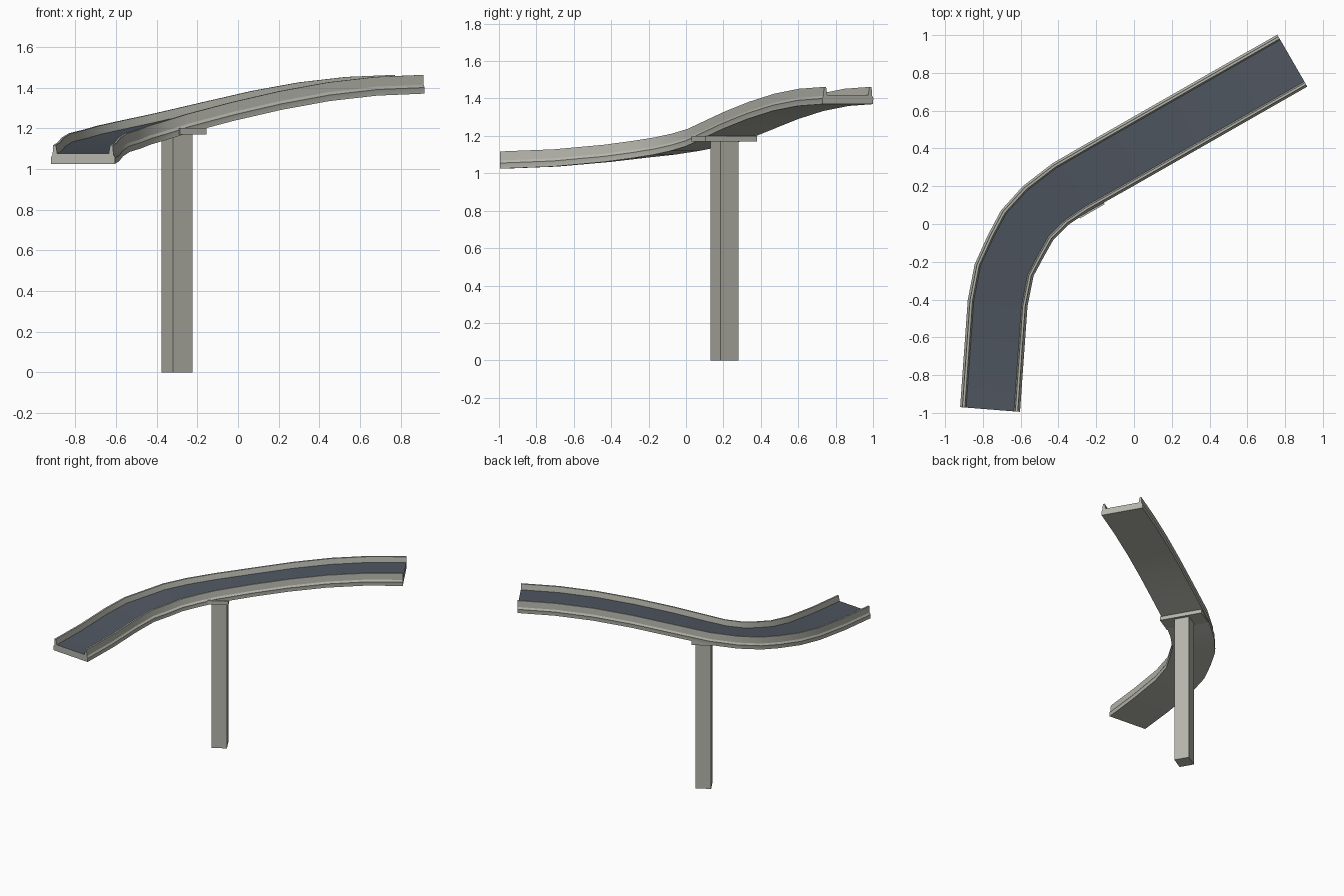
import bpy, bmesh, math
from mathutils import Vector, Matrix

if "Cube" in bpy.data.objects:
    bpy.data.objects.remove(bpy.data.objects["Cube"])


def material(name, color):
    m = bpy.data.materials.new(name)
    m.diffuse_color = (*color, 1)
    m.use_nodes = True
    m.node_tree.nodes["Principled BSDF"].inputs["Base Color"].default_value = m.diffuse_color
    return m


concrete = material("concrete", (0.46, 0.46, 0.41))
asphalt = material("asphalt", (0.08, 0.095, 0.12))

# Road stations: centre x, y, underside z, heading in degrees
stations = [
    (-0.762, -0.982, 1.025, 85.5), (-0.742, -0.70, 1.036, 85.5),
    (-0.722, -0.42, 1.061, 84), (-0.688, -0.245, 1.083, 79),
    (-0.625, -0.115, 1.100, 69), (-0.565, -0.005, 1.120, 61),
    (-0.465, 0.10, 1.145, 51), (-0.335, 0.195, 1.178, 37),
]
# Straight climbing stretch
start, end = Vector((-0.335, 0.195)), Vector((0.838, 0.865))
for t, z in ((0.2, 1.236), (0.4, 1.290), (0.6, 1.333), (0.8, 1.360), (1, 1.370)):
    p = start.lerp(end, t)
    stations.append((p.x, p.y, z, 30))

# Half cross-section (offset from centre, height), outer bottom to road edge
half = [(0.157, 0), (0.157, 0.024), (0.159, 0.030), (0.150, 0.044),
        (0.147, 0.092), (0.134, 0.092), (0.127, 0.05)]
profile = half + [(-a, b) for a, b in reversed(half)]
road_edge = len(half) - 1


def place(station, point):
    x, y, z, heading = station
    a = math.radians(heading)
    return (x + math.sin(a) * point[0], y - math.cos(a) * point[0], z + point[1])


def smooth(ob):
    bpy.ops.object.select_all(action='DESELECT')
    bpy.context.view_layer.objects.active = ob
    ob.select_set(True)
    bpy.ops.object.shade_smooth_by_angle(angle=math.radians(25))


# Elevated roadway with both parapets
bm = bmesh.new()
rings = [[bm.verts.new(place(s, p)) for p in profile] for s in stations]
n = len(profile)
for r0, r1 in zip(rings, rings[1:]):
    for i in range(n):
        j = (i + 1) % n
        f = bm.faces.new((r0[i], r0[j], r1[j], r1[i]))
        f.material_index = 1 if i == road_edge else 0
bm.faces.new(rings[0])
bm.faces.new(rings[-1])
bmesh.ops.recalc_face_normals(bm, faces=bm.faces)
me = bpy.data.meshes.new("roadway")
bm.to_mesh(me)
bm.free()
me.materials.append(concrete)
me.materials.append(asphalt)
road = bpy.data.objects.new("roadway", me)
bpy.context.collection.objects.link(road)
smooth(road)


def box(name, center, size):
    bpy.ops.mesh.primitive_cube_add(size=1, location=center,
                                    rotation=(0, 0, math.radians(30)))
    ob = bpy.context.object
    ob.name = name
    ob.scale = size
    ob.data.materials.append(concrete)
    return ob


# Support column and crossbeam cap, turned with the road
box("column", (-0.30, 0.205, 0.586), (0.11, 0.11, 1.172))
box("column_cap", (-0.30, 0.205, 1.185), (0.15, 0.318, 0.03))
